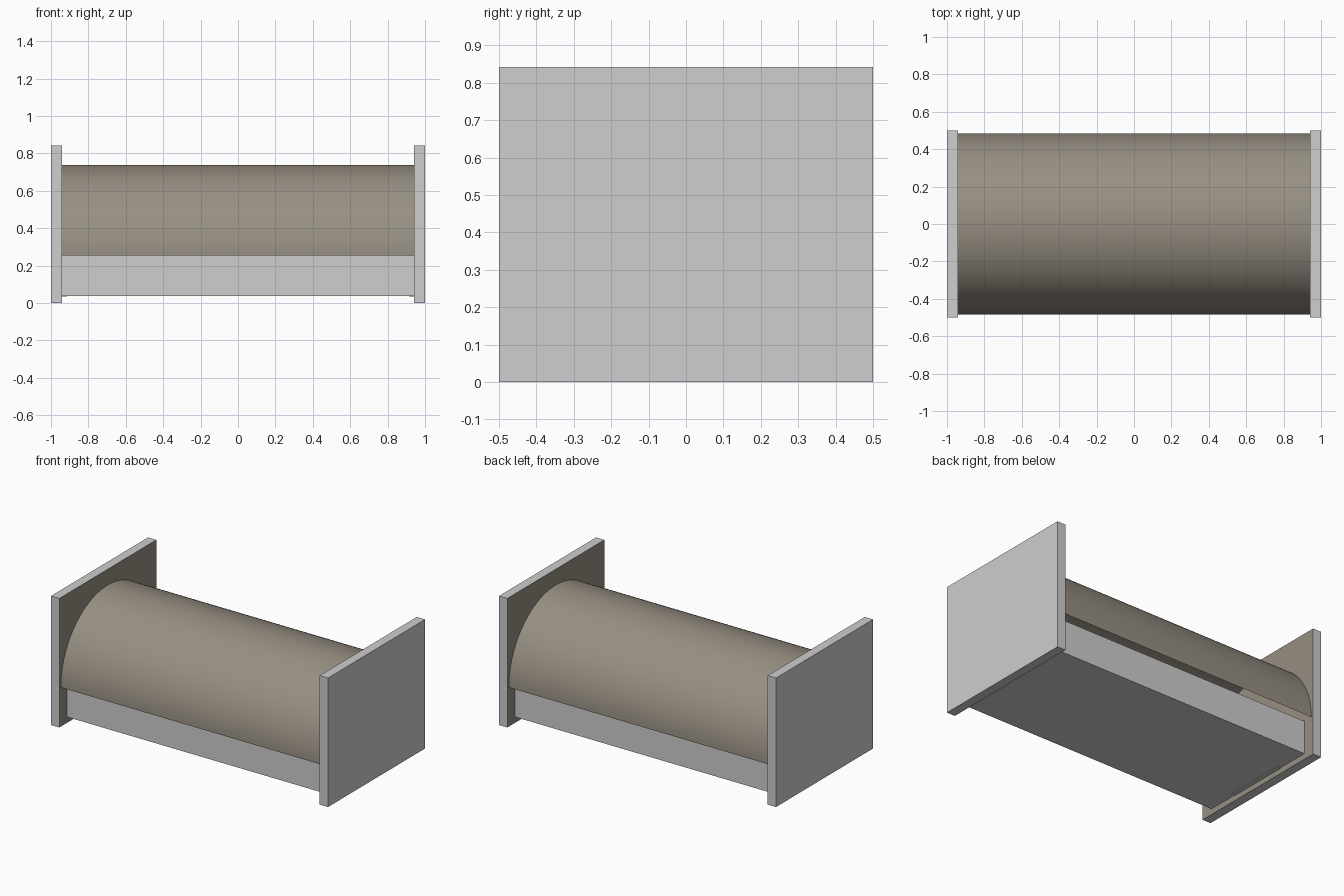
import bpy, bmesh, math

if "Cube" in bpy.data.objects:
    bpy.data.objects.remove(bpy.data.objects["Cube"])


def material(name, colour):
    m = bpy.data.materials.new(name)
    m.diffuse_color = (*colour, 1)
    m.use_nodes = True
    m.node_tree.nodes["Principled BSDF"].inputs["Base Color"].default_value = m.diffuse_color
    return m


grey = material("light_grey", (0.62, 0.62, 0.62))
brown = material("taupe_brown", (0.31, 0.275, 0.225))


def finish(name, bm, mats):
    me = bpy.data.meshes.new(name)
    bm.to_mesh(me)
    bm.free()
    for m in mats:
        me.materials.append(m)
    ob = bpy.data.objects.new(name, me)
    bpy.context.collection.objects.link(ob)
    return ob


def box(name, x0, x1, half_y, z0, z1, inner_side=0):
    bm = bmesh.new()
    bmesh.ops.create_cube(bm, size=1)
    for v in bm.verts:
        v.co.x = x1 if v.co.x > 0 else x0
        v.co.y *= 2 * half_y
        v.co.z = z1 if v.co.z > 0 else z0
    bm.normal_update()
    # the face turned towards the middle takes the second colour
    for f in bm.faces:
        if inner_side and f.normal.x * inner_side > 0.5:
            f.material_index = 1
    return finish(name, bm, [grey, brown] if inner_side else [grey])


# end panels with brown inner faces, and small tabs under the tray
box("left_end_panel", -1.0, -0.94, 0.5, 0, 0.842, 1)
box("right_end_panel", 0.94, 1.0, 0.5, 0, 0.842, -1)
box("left_tab", -0.94, -0.915, 0.205, 0.034, 0.06)
box("right_tab", 0.915, 0.94, 0.205, 0.034, 0.06)

# tray between the panels
box("base_tray", -0.94, 0.94, 0.42, 0.038, 0.255)

# half-round cover, an open shell slightly wider than the tray
bm = bmesh.new()
n, r, zc = 64, 0.484, 0.255
rows = []
for i in range(n + 1):
    a = math.pi * i / n
    y, z = r * math.cos(a), zc + r * math.sin(a)
    rows.append([bm.verts.new((x, y, z)) for x in (-0.94, 0.94)])
for p, q in zip(rows, rows[1:]):
    f = bm.faces.new((p[0], q[0], q[1], p[1]))
    f.smooth = True
bm.normal_update()
if sum(f.normal.z for f in bm.faces) < 0:
    bmesh.ops.reverse_faces(bm, faces=bm.faces[:])
finish("arched_cover", bm, [brown])
